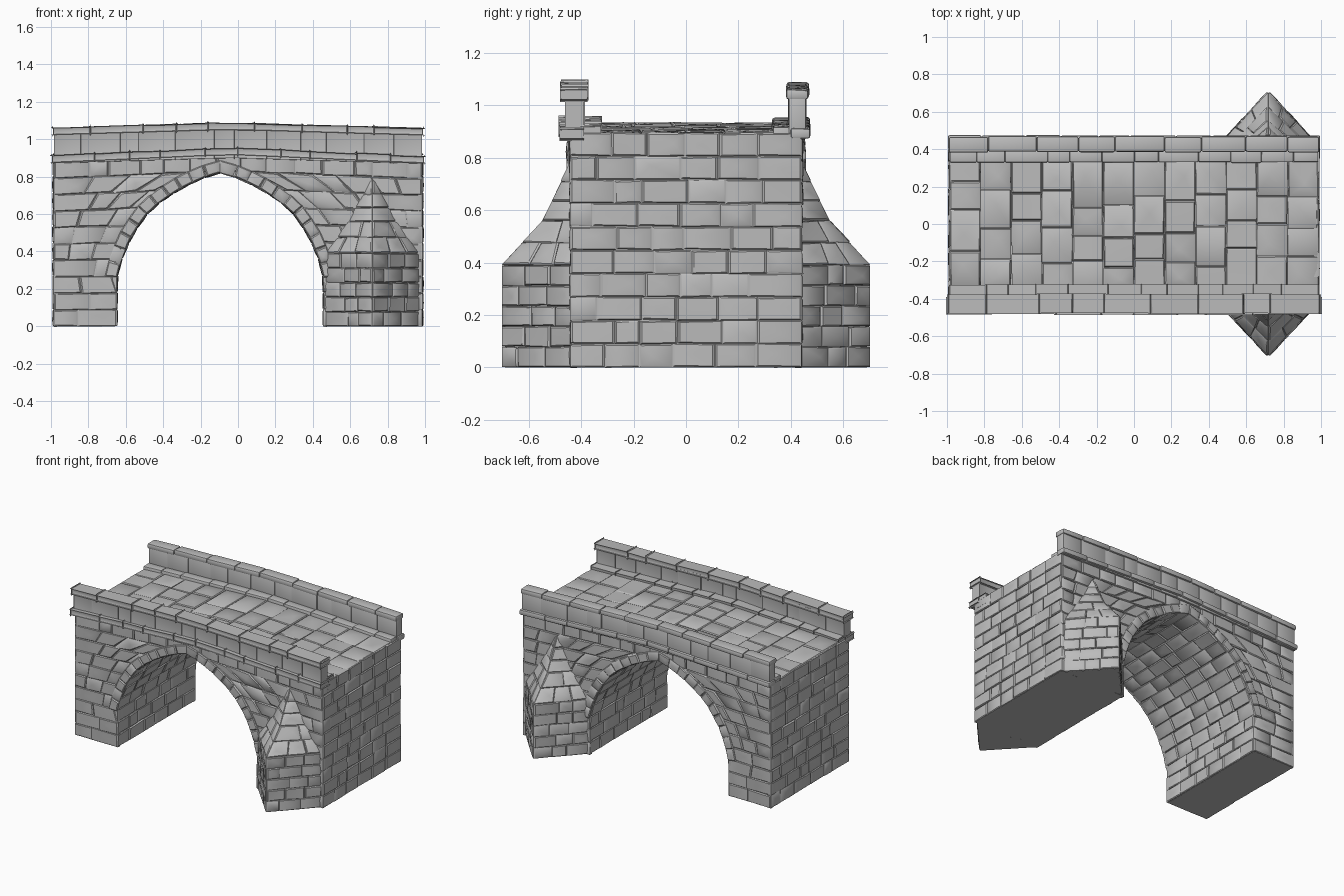
import bpy, bmesh, random
from mathutils import Vector

random.seed(7)
if "Cube" in bpy.data.objects:
    bpy.data.objects.remove(bpy.data.objects["Cube"])

stone_grey = bpy.data.materials.new("stone_grey")
stone_grey.use_nodes = True
GREY = (0.5, 0.5, 0.5, 1)
stone_grey.diffuse_color = GREY
stone_grey.node_tree.nodes["Principled BSDF"].inputs["Base Color"].default_value = GREY

ARCH_X = -0.095
# Half-width and height of the pointed arch, from the ground to the crown
ARCH = [(0.55, 0), (0.55, 0.26), (0.525, 0.36), (0.475, 0.475), (0.405, 0.585),
        (0.325, 0.66), (0.22, 0.73), (0.1, 0.79), (0, 0.82)]


def hump(x):
    return max(0, 1 - abs(x + 0.04))


def lerp(a, b, t):
    return a + (b - a) * t


def table(rows, key):
    """Interpolate rows of (key, value, ...) sorted by key."""
    for a, b in zip(rows, rows[1:]):
        if key <= b[0]:
            t = max(0, (key - a[0]) / (b[0] - a[0]))
            return [lerp(p, q, t) for p, q in zip(a[1:], b[1:])]
    return list(rows[-1][1:])


def finish(bm, name):
    bmesh.ops.recalc_face_normals(bm, faces=bm.faces)
    mesh = bpy.data.meshes.new(name)
    bm.to_mesh(mesh)
    bm.free()
    mesh.materials.append(stone_grey)
    obj = bpy.data.objects.new(name, mesh)
    bpy.context.collection.objects.link(obj)
    bpy.ops.object.select_all(action="DESELECT")
    bpy.context.view_layer.objects.active = obj
    obj.select_set(True)
    bpy.ops.object.shade_smooth_by_angle(angle=0.6)
    return obj


def add_stone(bm, quad, out, height):
    """One pillowed stone standing proud of a surface."""
    n = (quad[2] - quad[0]).cross(quad[3] - quad[1])
    if n.length < 1e-6:
        return
    n.normalize()
    if n.dot(out) < 0:
        n = -n
    mid = sum(quad, Vector()) / 4
    h = height * random.uniform(0.75, 1.2)
    rings = []
    for inset, lift in ((0.001, -0.02), (0.001, h * 0.35), (0.007, h)):
        ring = []
        for p in quad:
            d = mid - p
            jitter = random.uniform(-0.002, 0.002) if lift == h else 0
            ring.append(bm.verts.new(p + d * min(0.6, inset * 1.4 / max(d.length, 0.001)) + n * (lift + jitter)))
        rings.append(ring)
    for a, b in zip(rings, rings[1:]):
        for i in range(4):
            j = (i + 1) % 4
            bm.faces.new((a[i], a[j], b[j], b[i]))
    # Off-centre crown gives each stone a slightly hewn face
    t = random.uniform(0.3, 0.7)
    top = lerp(lerp(quad[0], quad[1], t), lerp(quad[3], quad[2], t), random.uniform(0.35, 0.65))
    crown = bm.verts.new(top + n * (h + random.uniform(-0.001, 0.004)))
    for i in range(4):
        bm.faces.new((rings[2][i], rings[2][(i + 1) % 4], crown))


def lay(bm, f, out, v0, v1, courses, lo, hi, length, height=0.008):
    """Lay courses of stones on the surface f(u, v) between lo(v) and hi(v)."""
    step = (v1 - v0) / courses
    for c in range(courses):
        a, b = v0 + c * step, v0 + (c + 1) * step
        m = (a + b) / 2
        count = max(1, round((f(hi(m), m) - f(lo(m), m)).length / length))
        shift = random.uniform(-0.3, 0.3)
        cuts = [0] + [(i + shift + random.uniform(-0.2, 0.2)) / count for i in range(1, count)] + [1]
        for s, t in zip(cuts, cuts[1:]):
            skew = [random.uniform(-0.004, 0.004) for _ in range(2)]
            quad = [f(lerp(lo(v), hi(v), k), v + e) for k, v, e in
                    ((s, a, skew[0]), (t, a, 0), (t, b, 0), (s, b, skew[1]))]
            add_stone(bm, quad, Vector(out), height)


def block_row(name, y0, y1, z0, z1, rise, length, end=0.99, bevel=0.007):
    """A row of dressed blocks along the bridge, following its hump, on both sides."""
    bm = bmesh.new()
    count = round(2 * end / length)
    for side in (-1, 1):
        cuts = [-end] + [end * (2 * (i + random.uniform(-0.25, 0.25)) / count - 1)
                         for i in range(1, count)] + [end]
        for xa, xb in zip(cuts, cuts[1:]):
            verts = bmesh.ops.create_cube(bm, size=1)["verts"]
            j = random.uniform(-0.003, 0.003)
            for v in verts:
                x = xa if v.co.x < 0 else xb
                y = y0 + j if v.co.y < 0 else y1 + j
                z = z0 if v.co.z < 0 else z1 + random.uniform(-0.003, 0.003)
                v.co = (x, side * y, z + rise * hump(x))
            edges = list({e for v in verts for e in v.link_edges})
            bmesh.ops.bevel(bm, geom=edges, offset=bevel, segments=2, affect="EDGES", profile=0.5)
    return finish(bm, name)


# Solid core with the arch opening
bm = bmesh.new()
left = [(ARCH_X - w - 0.012 * (w > 0), z + 0.012 * (z > 0.3)) for w, z in ARCH]
right = [(2 * ARCH_X - x, z) for x, z in reversed(left[:-1])]
top = [(x, 0.88 + 0.04 * hump(x)) for x in (0.98, -0.04, -0.98)]
outline = [(-0.98, 0)] + left + right + [(0.98, 0)] + top
face = bm.faces.new([bm.verts.new((x, -0.435, z)) for x, z in outline])
new = bmesh.ops.extrude_face_region(bm, geom=[face])["geom"]
bmesh.ops.translate(bm, vec=(0, 0.87, 0), verts=[g for g in new if isinstance(g, bmesh.types.BMVert)])
bmesh.ops.triangulate(bm, faces=[f for f in bm.faces if len(f.verts) > 4])
finish(bm, "bridge_core")


# Side walls: courses bend with the hump and stop under the arch ring
def bend(x):
    return 1 + 0.05 * hump(x)


opening = sorted((z / bend(ARCH_X + w), w) for w, z in ARCH)


def half_open(z):
    return table(opening, z)[0] + (0.03 if z > 0.24 else 0)


bm = bmesh.new()
for side in (-1, 1):
    def wall(x, z):
        return Vector((x, side * 0.437, z * bend(x)))
    crown = 0.79
    for start, stop, edge in ((-0.985, None, -1), (None, 0.985, 1)):
        def jamb(z):
            return ARCH_X + edge * half_open(z)
        lay(bm, wall, (0, side, 0), 0, crown, 9,
            (lambda z: start) if edge < 0 else jamb,
            jamb if edge < 0 else (lambda z: stop), 0.14)
    lay(bm, wall, (0, side, 0), crown, 0.88, 1, lambda z: -0.985, lambda z: 0.985, 0.14)
finish(bm, "side_walls")

# End walls
bm = bmesh.new()
for side in (-1, 1):
    lay(bm, lambda y, z: Vector((side * 0.982, y, z)), (side, 0, 0), 0, 0.895, 10,
        lambda z: -0.443, lambda z: 0.443, 0.14)
finish(bm, "end_walls")

# Arch lining and the raised ring of wedge stones on each face
path = [Vector((ARCH_X - w, 0, z)) for w, z in ARCH]
path += [Vector((2 * ARCH_X - p.x, 0, p.z)) for p in reversed(path[:-1])]
run, total = [], 0
for i, p in enumerate(path):
    total += (p - path[i - 1]).length if i else 0
    tangent = (path[min(i + 1, len(path) - 1)] - path[max(i - 1, 0)]).normalized()
    run.append((total, p, Vector((-tangent.z, 0, tangent.x))))

bm = bmesh.new()
for s0, s1, sx in ((0, total / 2, 1), (total / 2, total, -1)):
    def lining(y, s):
        p, n = table(run, s)
        return p + n * 0.008 + Vector((0, y, 0))
    lay(bm, lining, (sx, 0, -0.5), s0, s1, 12, lambda s: -0.443, lambda s: 0.443, 0.14)
finish(bm, "arch_lining")

bm = bmesh.new()
for side in (-1, 1):
    for s0, s1 in ((0.26, total / 2), (total / 2, total - 0.26)):
        def ring(u, s):
            p, n = table(run, s)
            return p + n * u + Vector((0, side * 0.446, 0))
        lay(bm, ring, (0, side, 0), s0, s1, 11, lambda s: 0.002, lambda s: 0.068, 0.1, 0.009)
finish(bm, "arch_ring")

# Pointed cutwaters with sloping caps: height, half-width, reach
SECTION = [(0, 0.25, 0.27), (0.39, 0.25, 0.27), (0.56, 0.13, 0.115), (0.78, 0.008, 0.008)]
for name, side in (("front_cutwater", -1), ("back_cutwater", 1)):
    bm = bmesh.new()
    rings = []
    for z, w, d in SECTION:
        w, d = w * 0.97, d * 0.97
        rings.append([bm.verts.new((0.718 + x, side * (0.43 + y), z))
                      for x, y in ((-w, 0), (0, d), (w, 0))])
    for a, b in zip(rings, rings[1:]):
        for i in (0, 1):
            bm.faces.new((a[i], a[i + 1], b[i + 1], b[i]))
    bm.faces.new(rings[0])
    for sx in (-1, 1):
        def flank(t, z):
            w, d = table(SECTION, z)
            return Vector((0.718 + sx * w * (1 - t), side * (0.432 + d * t), max(z, 0)))
        for z0, z1, n in ((0, 0.39, 5), (0.39, 0.56, 2), (0.56, 0.78, 3)):
            lay(bm, flank, (sx, side, 0.3), z0, z1, n, lambda z: 0, lambda z: 1, 0.12, 0.007)
    finish(bm, name)

# Paved deck
bm = bmesh.new()
lay(bm, lambda y, x: Vector((x, y, 0.89 + 0.038 * hump(x))), (0, 0, 1), -0.985, 0.985, 12,
    lambda x: -0.34, lambda x: 0.34, 0.17, 0.007)
finish(bm, "paved_deck")

# Kerbs, string courses, parapets and copings
block_row("kerbs", 0.33, 0.395, 0.84, 0.917, 0.038, 0.16, 0.985)
block_row("string_courses", 0.4, 0.475, 0.873, 0.91, 0.045, 0.2, 0.995, 0.009)
block_row("parapets", 0.392, 0.457, 0.87, 1.034, 0.03, 0.16, 0.985, 0.004)
block_row("copings", 0.384, 0.468, 1.022, 1.06, 0.03, 0.22, 0.99, 0.01)
